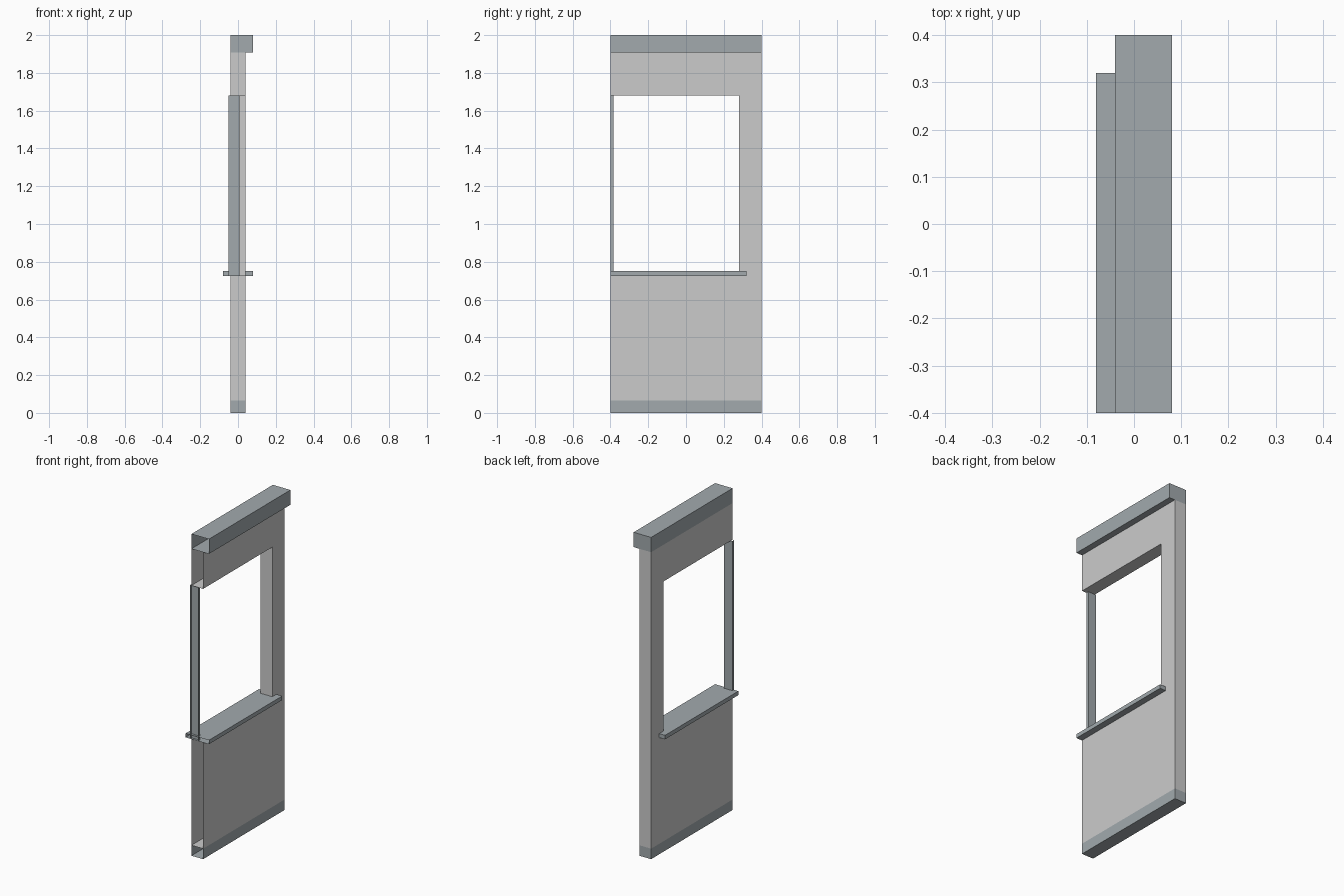
import bpy, bmesh

if "Cube" in bpy.data.objects:
    bpy.data.objects.remove(bpy.data.objects["Cube"])

END = -0.4  # the module is left open on this side, to join the next panel

trim = bpy.data.materials.new("grey_trim")
trim.diffuse_color = (0.36, 0.40, 0.42, 1)
trim.use_nodes = True
trim.node_tree.nodes["Principled BSDF"].inputs["Base Color"].default_value = trim.diffuse_color


def extrude_open(name, profile, x0, x1, open_test, mat=None):
    """Extrude a (y, z) outline along x, dropping side faces that pass open_test."""
    bm = bmesh.new()
    face = bm.faces.new([bm.verts.new((x0, y, z)) for y, z in profile])
    ext = bmesh.ops.extrude_face_region(bm, geom=[face], use_keep_orig=True)
    moved = [v for v in ext["geom"] if isinstance(v, bmesh.types.BMVert)]
    bmesh.ops.translate(bm, verts=moved, vec=(x1 - x0, 0, 0))
    bmesh.ops.recalc_face_normals(bm, faces=bm.faces)
    doomed = [f for f in bm.faces
              if abs(f.normal.x) < 0.5 and open_test(f.calc_center_median())]
    bmesh.ops.delete(bm, geom=doomed, context='FACES_ONLY')
    me = bpy.data.meshes.new(name)
    bm.to_mesh(me)
    bm.free()
    ob = bpy.data.objects.new(name, me)
    bpy.context.collection.objects.link(ob)
    if mat:
        me.materials.append(mat)
    return ob


def trim_box(name, x0, x1, y1, z0, z1, open_test=lambda c: False):
    outline = [(END, z0), (y1, z0), (y1, z1), (END, z1)]
    return extrude_open(name, outline, x0, x1,
                        lambda c: c.y < END + 0.001 or open_test(c), trim)


BASE, SILL0, SILL1, HEAD, LINTEL, TOP = 0.065, 0.725, 0.75, 1.68, 1.908, 2.0

# wall shell: C-shaped around the half window, sill and lintel close its gaps
wall = [(END, BASE), (0.4, BASE), (0.4, LINTEL), (END, LINTEL),
        (END, HEAD), (0.28, HEAD), (0.28, SILL0), (END, SILL0)]
extrude_open("wall", wall, -0.04, 0.04,
             lambda c: c.y < END + 0.001 or abs(c.z - LINTEL) < 0.001
             or abs(c.z - SILL0) < 0.001)

# skirting (its top is the wall floor)
trim_box("skirting", -0.04, 0.04, 0.4, 0.0, BASE, lambda c: abs(c.z - BASE) < 0.001)

# lintel overhanging one side
trim_box("lintel", -0.04, 0.08, 0.4, LINTEL, TOP)

# window sill with ears past the opening
trim_box("window_sill", -0.08, 0.08, 0.32, SILL0, SILL1)

# half mullion, open at the top and bottom
trim_box("half_mullion", -0.049, 0.007, END + 0.015, SILL0, HEAD,
         lambda c: abs(c.z - SILL0) < 0.001 or abs(c.z - HEAD) < 0.001)
